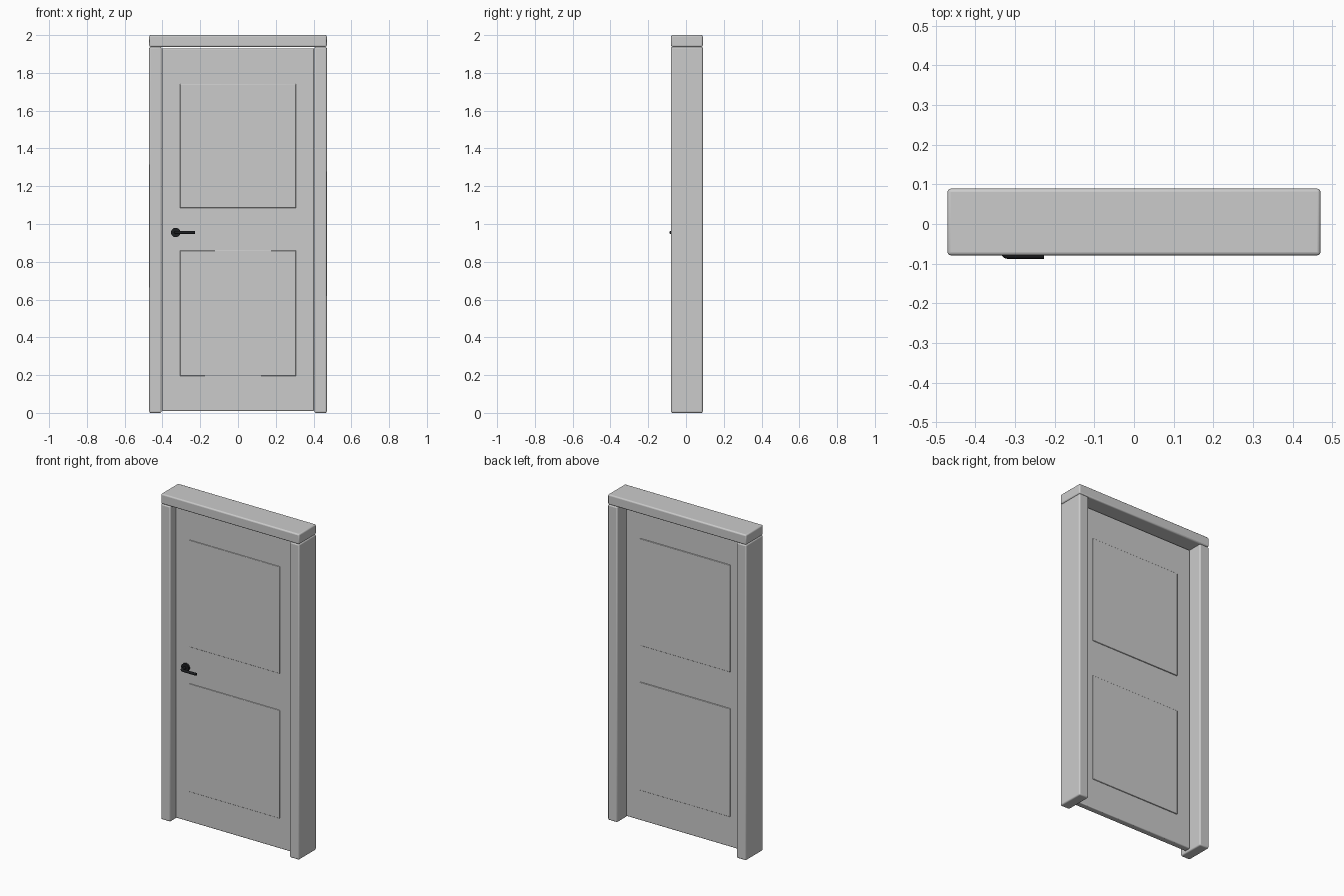
import bpy, bmesh
from mathutils import Vector, Matrix
from math import pi

if "Cube" in bpy.data.objects:
    bpy.data.objects.remove(bpy.data.objects["Cube"])


def finish(obj, mat=None):
    if mat:
        obj.data.materials.append(mat)
    bpy.ops.object.select_all(action='DESELECT')
    obj.select_set(True)
    bpy.context.view_layer.objects.active = obj
    bpy.ops.object.shade_smooth_by_angle(angle=0.6)


def box(name, lo, hi, bevel, segments=3):
    """Rounded box between two opposite corners."""
    lo, hi = Vector(lo), Vector(hi)
    bm = bmesh.new()
    bmesh.ops.create_cube(bm, size=1)
    bmesh.ops.scale(bm, vec=hi - lo, verts=bm.verts)
    mesh = bpy.data.meshes.new(name)
    bm.to_mesh(mesh)
    bm.free()
    obj = bpy.data.objects.new(name, mesh)
    obj.location = (lo + hi) / 2
    bpy.context.collection.objects.link(obj)
    mod = obj.modifiers.new("bevel", 'BEVEL')
    mod.width, mod.segments = bevel, segments
    finish(obj)
    return obj


dark = bpy.data.materials.new("dark_metal")
dark.diffuse_color = (0.012, 0.013, 0.015, 1)
dark.use_nodes = True
dark.node_tree.nodes["Principled BSDF"].inputs["Base Color"].default_value = dark.diffuse_color

FRONT, BACK = -0.079, 0.089            # frame depth
DOOR_F, DOOR_B = -0.032, 0.006         # door leaf depth

# Frame: two jambs and the lintel
for side, s in (("left", -1), ("right", 1)):
    x0, x1 = sorted((s * 0.405, s * 0.47))
    box(f"{side}_jamb", (x0, FRONT, 0), (x1, BACK, 1.938), 0.008)
box("lintel", (-0.47, FRONT, 1.938), (0.47, BACK, 2), 0.008)

# Door leaf with two slightly raised panels on both faces
box("door_leaf", (-0.402, DOOR_F, 0.01), (0.402, DOOR_B, 1.93), 0.005)
for name, z0, z1 in (("lower_panel", 0.195, 0.86), ("upper_panel", 1.085, 1.742)):
    box(name, (-0.307, DOOR_F - 0.003, z0), (0.307, DOOR_B + 0.005, z1), 0.003, 2)

# Handle rose
HX, HZ = -0.33, 0.955
bm = bmesh.new()
bmesh.ops.create_cone(bm, cap_ends=True, segments=32, radius1=0.025, radius2=0.025,
                      depth=0.014, matrix=Matrix.Rotation(pi / 2, 4, 'X'))
mesh = bpy.data.meshes.new("handle_rose")
bm.to_mesh(mesh)
bm.free()
rose = bpy.data.objects.new("handle_rose", mesh)
rose.location = (HX, DOOR_F - 0.006, HZ)
bpy.context.collection.objects.link(rose)
finish(rose, dark)

# Lever: tube that leaves the rose, bends and runs sideways
curve = bpy.data.curves.new("handle_lever", 'CURVE')
curve.dimensions = '3D'
curve.bevel_depth, curve.bevel_resolution, curve.use_fill_caps = 0.008, 4, True
path = [(0, -0.035), (0, -0.068), (0.0015, -0.074), (0.006, -0.0785), (0.012, -0.08), (0.103, -0.08)]
spline = curve.splines.new('POLY')
spline.points.add(len(path) - 1)
for p, (x, y) in zip(spline.points, path):
    p.co = (HX + x, y, HZ, 1)
lever = bpy.data.objects.new("handle_lever", curve)
bpy.context.collection.objects.link(lever)
bpy.ops.object.select_all(action='DESELECT')
lever.select_set(True)
bpy.context.view_layer.objects.active = lever
bpy.ops.object.convert(target='MESH')
finish(bpy.context.view_layer.objects.active, dark)
